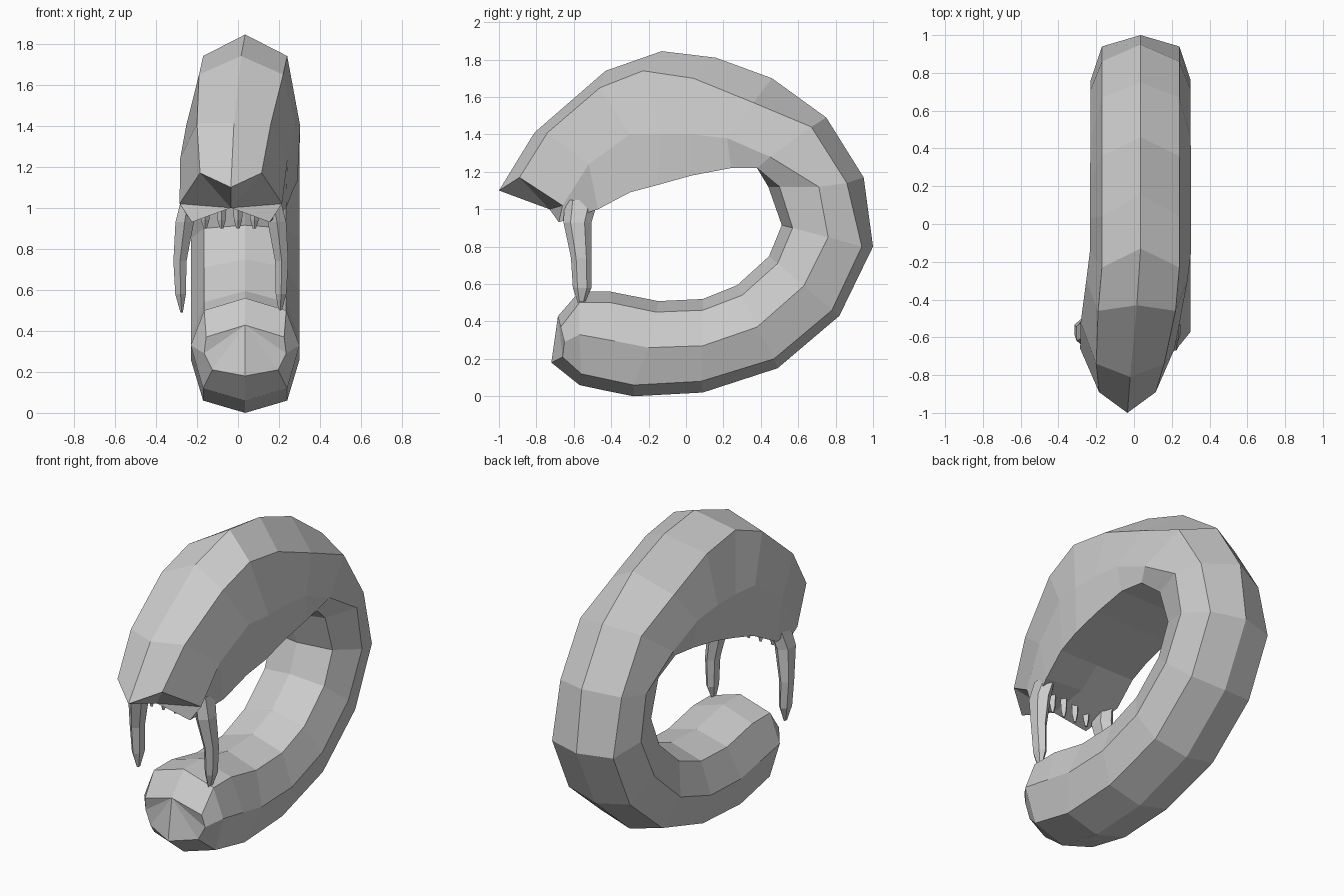
import bpy, bmesh
from mathutils import Vector

if "Cube" in bpy.data.objects:
    bpy.data.objects.remove(bpy.data.objects["Cube"])


def make_object(name, bm):
    bmesh.ops.recalc_face_normals(bm, faces=bm.faces)
    mesh = bpy.data.meshes.new(name)
    bm.to_mesh(mesh)
    bm.free()
    obj = bpy.data.objects.new(name, mesh)
    bpy.context.collection.objects.link(obj)
    return obj


def bridge(bm, rings):
    for a, b in zip(rings, rings[1:]):
        n = len(a)
        for i in range(n):
            j = (i + 1) % n
            bm.faces.new((a[i], a[j], b[j], b[i]))


# Side-view rails (y, z), tail end to snout
outer = [(-.72, .18), (-.57, .06), (-.43, .03), (-.28, 0), (.09, .02), (.49, .15),
         (.82, .43), (1, .8), (.95, 1.17), (.75, 1.49), (.46, 1.70), (.16, 1.81),
         (-.13, 1.845), (-.43, 1.74), (-.81, 1.41), (-1, 1.10)]
outer_edge = [(-.66, .21), (-.56, .12), (-.42, .09), (-.28, .06), (.08, .08), (.47, .20),
              (.78, .46), (.94, .80), (.86, 1.14), (.67, 1.44), (.36, 1.57), (.04, 1.70),
              (-.23, 1.74), (-.46, 1.65), (-.74, 1.41), (-.89, 1.17)]
middle = [(-.65, .29), (-.57, .33), (-.38, .295), (-.2, .26), (.09, .27), (.38, .37),
          (.63, .59), (.76, .85), (.71, 1.12), (.45, 1.28), (.22, 1.38), (.03, 1.40),
          (-.14, 1.40), (-.30, 1.40), (-.52, 1.24), (-.66, 1.02)]
inner_edge = [(-.67, .37), (-.57, .5), (-.4, .5), (-.16, .45), (.09, .46), (.3, .54),
              (.49, .71), (.57, .9), (.5, 1.12), (.38, 1.22), (.24, 1.22), (.03, 1.18),
              (-.15, 1.13), (-.30, 1.09), (-.47, 1.0), (-.68, .93)]
# Half widths at outer edge, middle and inner edge
body_w = (.205, .265, .20)
widths = {0: (.16, .20, .19), 9: (.205, .265, .23), 14: (.18, .262, .255), 15: (.15, .25, .19)}
for k in (10, 11, 12, 13):
    widths[k] = (.205, .268, .255)
shift = {13: .015, 14: -.02, 15: -.035}   # the head turns slightly aside

# Coiled body and hooded head
bm = bmesh.new()
rings = []
last = len(outer) - 1
for k in range(last + 1):
    c = shift.get(k, .035)
    we, wm, wi = widths.get(k, body_w)
    m, ie = Vector(middle[k]), Vector(inner_edge[k])
    ridge = .06 if k < 9 else 0
    inner = ie + (ie - m).normalized() * ridge
    if k == last:
        inner = Vector((-.73, 1.0))
    elif k == last - 1:
        inner = Vector((-.47, 1.02))
    side = [(we, outer_edge[k]), (wm, m), (wi, ie)]
    pts = [(c, *outer[k])]
    pts += [(c + w, *p) for w, p in side]
    pts += [(c, *inner)]
    pts += [(c - w, *p) for w, p in reversed(side)]
    rings.append([bm.verts.new(p) for p in pts])
bridge(bm, rings)
for r in (rings[0], rings[-1]):           # end caps fan from the inner ridge
    for i in (0, 1, 2, 5, 6, 7):
        j = (i + 1) % 8
        if 4 not in (i, j):
            bm.faces.new((r[i], r[j], r[4]))
make_object("coiled_body", bm)


# Long fangs: half sizes in x and y around (offset from head centre, y) per height
fang_profile = [(1.05, .205, -.56, .035, .09), (.93, .225, -.58, .045, .075),
                (.74, .248, -.56, .032, .055), (.58, .245, -.555, .026, .05),
                (.49, .24, -.56, .006, .015)]
for name, s in (("right_fang", 1), ("left_fang", -1)):
    bm = bmesh.new()
    loops = []
    for z, x, y, a, b in fang_profile:
        outline = [(0, -b), (a, -b * .5), (a, b * .5), (0, b), (-a, b * .5), (-a, -b * .5)]
        loops.append([bm.verts.new((-.035 + s * x + dx, y + dy, z)) for dx, dy in outline])
    bridge(bm, loops)
    bm.faces.new(loops[0])
    bm.faces.new(loops[-1])
    make_object(name, bm)

# Small front teeth behind the lip
for n in range(4):
    x = -.16 + n * .08
    bm = bmesh.new()
    loops = []
    for z, h in ((1.01, .024), (.94, .02), (.90, .008)):
        loops.append([bm.verts.new((x + dx * h, -.60 + dy * h, z))
                      for dx, dy in ((0, -1), (1, 0), (0, 1), (-1, 0))])
    bridge(bm, loops)
    bm.faces.new(loops[0])
    bm.faces.new(loops[-1])
    make_object("front_tooth_%d" % (n + 1), bm)
